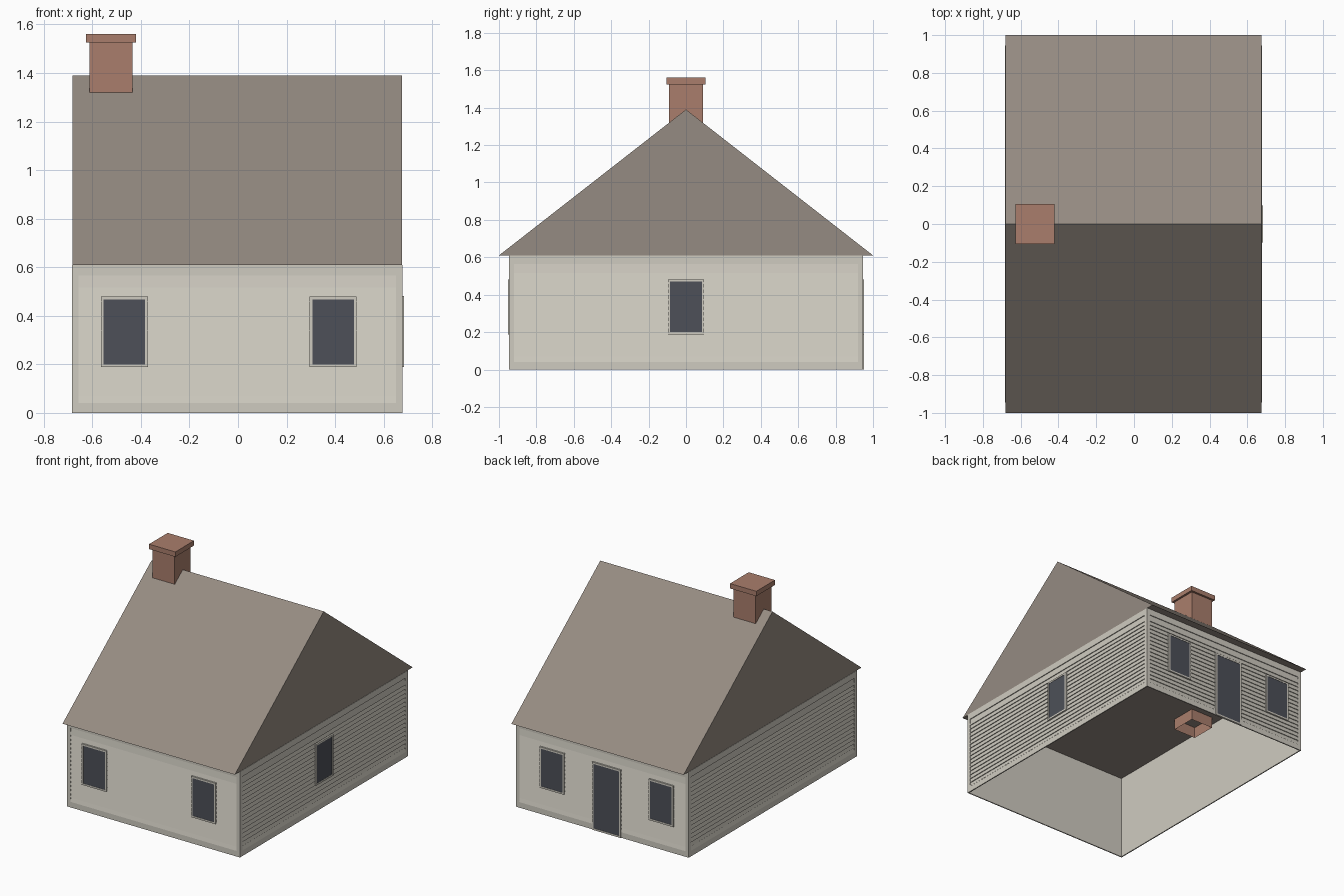
import bpy
import bmesh
from math import radians
from mathutils import Matrix, Vector

cube = bpy.data.objects.get("Cube")
if cube:
    bpy.data.objects.remove(cube, do_unlink=True)


def material(name, rgb):
    color = [(c / 255) ** 2.2 for c in rgb] + [1.0]
    mat = bpy.data.materials.new(name)
    mat.use_nodes = True
    mat.diffuse_color = color
    bsdf = mat.node_tree.nodes["Principled BSDF"]
    bsdf.inputs["Base Color"].default_value = color
    bsdf.inputs["Roughness"].default_value = 0.9
    return mat


SIDING = material("pale_siding", (206, 202, 191))
ROOF = material("roof_brown", (148, 138, 129))
BRICK = material("chimney_brick", (168, 125, 108))
GLASS = material("dark_glass", (78, 81, 89))

# Overall house dimensions
CX, HALF_X, HALF_Y, EAVE, RIDGE = -0.003, 0.68, 0.945, 0.61, 1.39
INSET = 0.008


def make(name, verts, faces, mat, matrix=None, fix_normals=True):
    bm = bmesh.new()
    vs = [bm.verts.new(v) for v in verts]
    for f in faces:
        bm.faces.new([vs[i] for i in f])
    if fix_normals:
        bmesh.ops.recalc_face_normals(bm, faces=bm.faces)
    mesh = bpy.data.meshes.new(name)
    bm.to_mesh(mesh)
    bm.free()
    mesh.materials.append(mat)
    obj = bpy.data.objects.new(name, mesh)
    if matrix:
        obj.matrix_world = matrix
    bpy.context.collection.objects.link(obj)
    return obj


def box(name, lo, hi, mat, matrix=None, bottom=True, top=True):
    verts = [(x, y, z) for z in (lo[2], hi[2])
             for x, y in ((lo[0], lo[1]), (hi[0], lo[1]), (hi[0], hi[1]), (lo[0], hi[1]))]
    faces = [(i, (i + 1) % 4, (i + 1) % 4 + 4, i + 4) for i in range(4)]
    if bottom:
        faces.append((3, 2, 1, 0))
    if top:
        faces.append((4, 5, 6, 7))
    return make(name, verts, faces, mat, matrix)


def ring(name, outer, inner, front, back, mat, matrix):
    """Rectangular frame; rects are (u0, z0, u1, z1), depths are local y."""
    def corners(r, y):
        u0, z0, u1, z1 = r
        return [(u0, y, z0), (u1, y, z0), (u1, y, z1), (u0, y, z1)]
    verts = (corners(outer, back) + corners(outer, front)
             + corners(inner, front) + corners(inner, back))
    faces = [(k + i, k + (i + 1) % 4, k + 4 + (i + 1) % 4, k + 4 + i)
             for k in (0, 4, 8) for i in range(4)]
    return make(name, verts, faces, mat, matrix, fix_normals=False)


def clapboards(name, half, matrix):
    """Overlapping boards: each leans out to an undercut lower edge."""
    low, high, first, pitch, count = 0.04, 0.565, 0.07, 0.0298, 16
    profile = [(-0.001, low)]
    for i in range(count):
        z = first + i * pitch
        profile += [(0.006, z), (0.0, z)]
    profile.append((0.006, high))
    verts = [(u, y, z) for y, z in profile for u in (-half, half)]
    faces = [(2 * i, 2 * i + 1, 2 * i + 3, 2 * i + 2) for i in range(len(profile) - 1)]
    return make(name, verts, faces, SIDING, matrix, fix_normals=False)


def opening(name, u, z0, z1, half, matrix):
    """Dark pane with a slim casing around it."""
    rim = 0.012
    bottom = max(z0 - rim, 0.0)
    ring(name + "_frame", (u - half - rim, bottom, u + half + rim, z1 + rim),
         (u - half, z0, u + half, z1), -0.006, INSET, SIDING, matrix)
    box(name + "_pane", (u - half, -0.004, z0), (u + half, 0.003, z1), GLASS, matrix)


# Wall shell, open at the bottom
box("wall_shell", (CX - HALF_X + INSET, -HALF_Y + INSET, 0),
    (CX + HALF_X - INSET, HALF_Y - INSET, EAVE), SIDING, bottom=False, top=False)

# Four clad walls: local x runs along the wall, local -y faces outward
walls = {"front": (0, HALF_X, HALF_Y), "right_side": (90, HALF_Y, HALF_X),
         "back": (180, HALF_X, HALF_Y), "left_side": (270, HALF_Y, HALF_X)}
frames = {}
for name, (angle, half, dist) in walls.items():
    m = (Matrix.Translation((CX, 0, 0)) @ Matrix.Rotation(radians(angle), 4, "Z")
         @ Matrix.Translation((0, -dist, 0)))
    frames[name] = m
    ring(name + "_trim", (-half, 0, half, EAVE), (-half + 0.026, 0.04, half - 0.026, 0.565),
         0, INSET, SIDING, m)
    clapboards(name + "_clapboards", half - 0.026, m)

# Windows and door
PANE = 0.085
for side, shift in (("front", -0.035), ("back", 0.035)):
    for label, offset in (("a", -0.43), ("b", 0.43)):
        opening(f"{side}_window_{label}", shift + offset, 0.2, 0.468, PANE, frames[side])
opening("side_window", 0, 0.2, 0.47, PANE, frames["right_side"])
opening("back_door", 0.035, 0.012, 0.47, 0.1, frames["back"])

# Gable roof as a closed prism
x0, x1 = CX - HALF_X + 0.002, CX + HALF_X - 0.002
gable = [(-1, EAVE), (1, EAVE), (0, RIDGE)]
make("gable_roof", [(x, y, z) for x in (x0, x1) for y, z in gable],
     [(0, 2, 1), (3, 4, 5), (0, 1, 4, 3), (1, 2, 5, 4), (2, 0, 3, 5)], ROOF)

# Chimney: open-bottomed flue passing through the roof, with a cap slab
box("chimney_stack", (-0.612, -0.09, 0.53), (-0.435, 0.09, 1.53), BRICK, bottom=False)
box("chimney_cap", (-0.627, -0.105, 1.525), (-0.42, 0.105, 1.56), BRICK)
